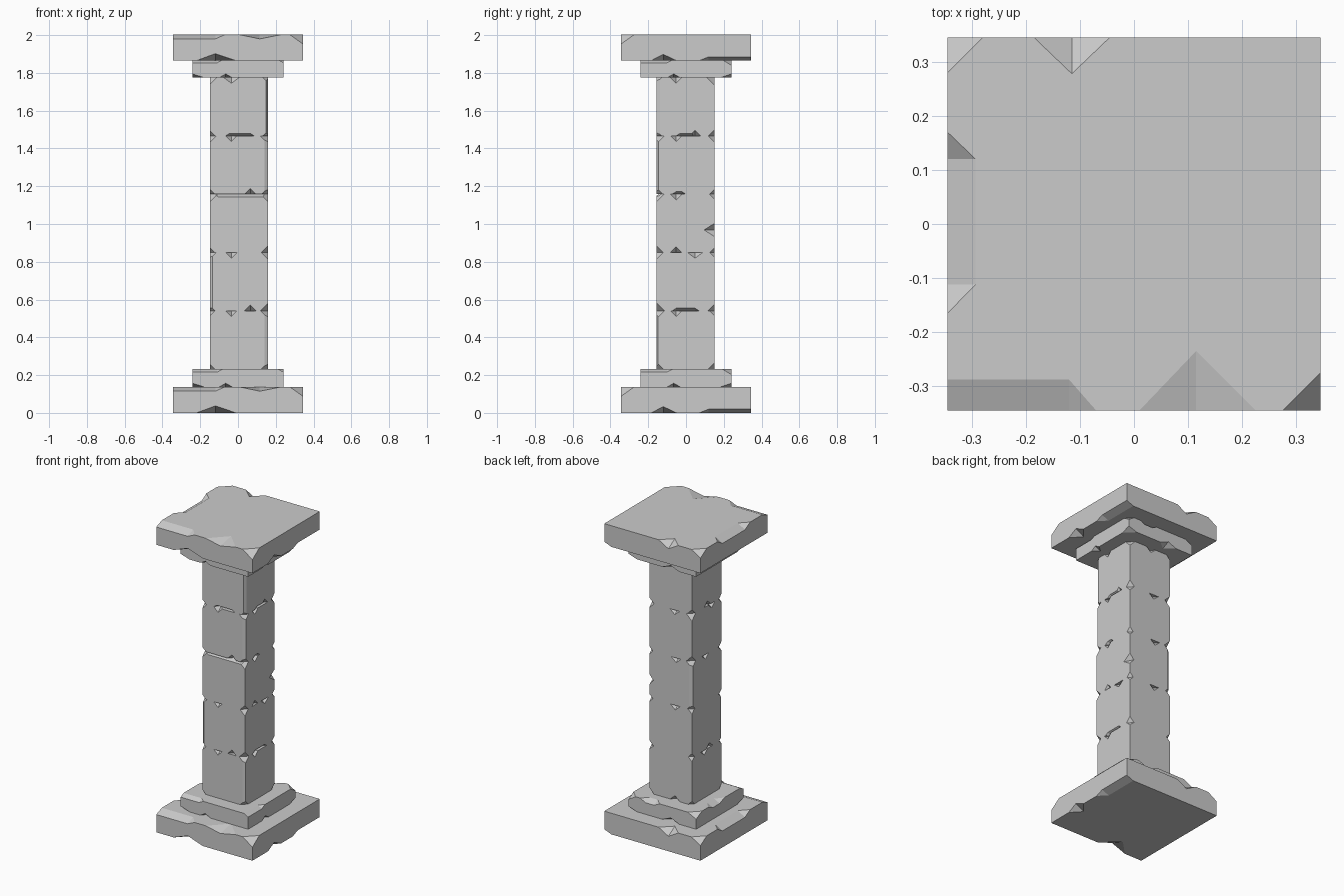
import bpy, bmesh, random
from mathutils import Vector

if "Cube" in bpy.data.objects:
    bpy.data.objects.remove(bpy.data.objects["Cube"])
random.seed(4)


def hull(bm, points):
    verts = [bm.verts.new(p) for p in points]
    bmesh.ops.convex_hull(bm, input=verts)


def edge_chip(bm, half, axis, s1, s2, e0, e1, i0, i1, d1, d2):
    """Wedge that bites an edge: e0..e1 along the edge, i0..i1 at the inner depth."""
    a, b = [k for k in range(3) if k != axis]

    def pt(t, off_a, off_b):
        p = Vector((0, 0, 0))
        p[axis], p[a], p[b] = t, s1 * (half[a] + off_a), s2 * (half[b] + off_b)
        return p
    pts = [pt(e0, 0, 0), pt(e1, 0, 0), pt(i0, -d1, 0), pt(i0, 0, -d2),
           pt(e0, .03, .03), pt(e1, .03, .03)]
    if i1 != i0:
        pts += [pt(i1, -d1, 0), pt(i1, 0, -d2)]
    hull(bm, pts)


def corner_chip(bm, half, s, d):
    c = Vector([s[k] * half[k] for k in range(3)])
    pts = [c + Vector([s[k] * .03 for k in range(3)])]
    for k in range(3):
        p = c.copy()
        p[k] -= s[k] * d[k]
        pts.append(p)
    hull(bm, pts)


def stone(name, half, centre, edges, corners):
    """Box with every chip subtracted from it."""
    bpy.ops.mesh.primitive_cube_add(size=2)
    ob = bpy.context.object
    ob.name = name
    for v in ob.data.vertices:
        v.co = Vector([v.co[k] * half[k] for k in range(3)])
    cutters = []
    for kind, chips in ((edge_chip, edges), (corner_chip, corners)):
        for c in chips:
            bm = bmesh.new()
            kind(bm, half, *c)
            bmesh.ops.recalc_face_normals(bm, faces=bm.faces)
            me = bpy.data.meshes.new("chip")
            bm.to_mesh(me)
            bm.free()
            cut = bpy.data.objects.new("chip_cutter", me)
            cut.hide_render = True
            bpy.context.collection.objects.link(cut)
            mod = ob.modifiers.new("chip", 'BOOLEAN')
            mod.operation, mod.solver, mod.object = 'DIFFERENCE', 'EXACT', cut
            cutters.append(cut)
    bpy.context.view_layer.update()
    me = bpy.data.meshes.new_from_object(ob.evaluated_get(bpy.context.evaluated_depsgraph_get()))
    ob.modifiers.clear()
    ob.data = me
    for cut in cutters:
        bpy.data.objects.remove(cut)
    ob.location = centre
    return ob


def copy_up(ob, name, z):
    new = ob.copy()
    new.name = name
    new.location.z = z
    bpy.context.collection.objects.link(new)


# Wide slab, used for the foot and the top
wide_edges = [
    (0, -1, 1, -.40, -.07, -.40, -.12, .057, .022),
    (0, -1, 1, .01, .225, .115, .115, .11, .022),
    (0, -1, -1, -.22, -.01, -.12, -.12, .10, .037),
    (0, 1, 1, -.185, -.045, -.115, -.115, .067, .04),
    (1, -1, 1, -.165, .17, -.112, .12, .052, .03),
    (1, 1, -1, .07, .40, .12, .40, .05, .02),
    (1, 1, -1, -.185, -.05, -.12, -.12, .06, .033),
]
wide_corners = [((1, -1, 1), (.07, .07, .05)), ((-1, 1, 1), (.065, .065, .04))]
foot = stone("foot_slab", (.345, .345, .0685), (0, 0, .0685), wide_edges, wide_corners)
copy_up(foot, "top_slab", 1.9335)

# Narrow slab, used above the foot and below the top
narrow_edges = [
    (0, -1, 1, -.30, -.08, -.30, -.11, .03, .016),
    (0, -1, -1, -.10, -.03, -.065, -.065, .04, .02),
    (0, 1, 1, .02, .16, .06, .12, .04, .02),
    (0, 1, -1, -.12, .0, -.06, -.06, .05, .025),
    (1, 1, 1, -.30, -.07, -.30, -.10, .03, .016),
    (1, 1, -1, -.10, -.03, -.065, -.065, .04, .02),
    (1, -1, 1, -.05, .12, .0, .07, .04, .02),
]
narrow_corners = [((-1, -1, -1), (.065, .065, .02)), ((1, 1, -1), (.06, .06, .02)),
                  ((-1, 1, 1), (.06, .06, .03)), ((1, 1, 1), (.05, .05, .03))]
step = stone("lower_step", (.242, .242, .0475), (0, 0, .1845), narrow_edges, narrow_corners)
copy_up(step, "upper_step", 1.822)

# Shaft blocks: bevelled vertical edges and notches differ per block
side_bevels = [(1, -1, .018, .008), (-1, -1, .014, .01), (-1, 1, .02, .012),
               (1, -1, .018, .01), (1, -1, .01, .018)]
front = [[(1, -.04, .03)], [(1, -.04, .03), (-1, .06, .03)], [],
         [(1, -.04, .03), (-1, .06, .03)], [(1, -.04, .04)]]
front_strip = {2: (1, -.13, .15), 4: (-1, -.07, .08)}
right = [[(1, -.05, .03)], [(1, .05, .04)], [(-1, -.05, .03), (1, -.05, .03)],
         [(1, -.05, .03)], [(-1, .05, .03), (1, -.05, .03)]]
right_strip = {1: (-1, -.07, .07), 4: (-1, -.05, .07), 3: (-1, -.07, .0)}
H = (.153, .153, .1543)
for i in range(5):
    edges, corners = [], []
    sx, sy, dx, dy = side_bevels[i]
    edges.append((2, sx, sy, -.2, .2, -.2, .2, dx, dy))
    for sz, x, r in front[i]:
        edges.append((0, -1, sz, x - r, x + r, x, x, .035, .03))
    for sz, y, r in right[i]:
        edges.append((1, 1, sz, y - r, y + r, y, y, .035, .03))
    if i in front_strip:
        sz, a, b = front_strip[i]
        edges.append((0, -1, sz, a, b, a + .02, b - .02, .025, .014))
    if i in right_strip:
        sz, a, b = right_strip[i]
        edges.append((1, 1, sz, a, b, a + .02, b - .02, .025, .014))
    # back and left notches
    for axis, s in ((0, 1), (1, -1)):
        t = random.uniform(-.06, .06)
        edges.append((axis, s, random.choice((-1, 1)), t - .035, t + .035, t, t, .035, .03))
    if i == 2:
        edges.append((2, 1, 1, -.07, .0, -.035, -.035, .03, .055))
    for cx in (-1, 1):
        for cy in (-1, 1):
            for cz in (-1, 1):
                d = random.choice((.026, .034, .04))
                corners.append(((cx, cy, cz), (d, d, d)))
    stone("shaft_block_%d" % (i + 1), H, (.005, -.002, .232 + .1543 * (2 * i + 1)), edges, corners)
